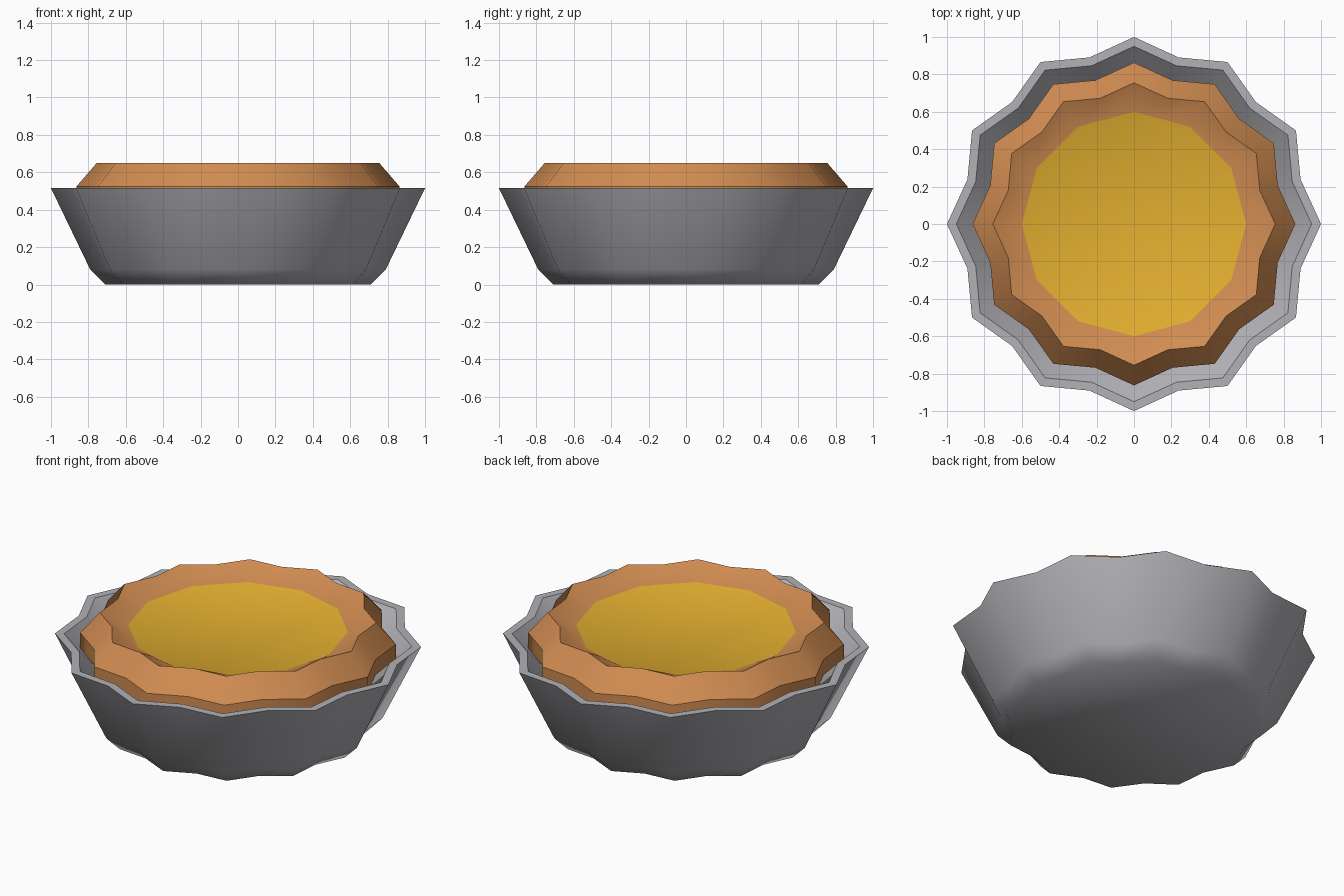
import bpy, bmesh, math

if "Cube" in bpy.data.objects:
    bpy.data.objects.remove(bpy.data.objects["Cube"])

NOTCH = 0.922               # radius ratio of the valleys of the 12-pointed outline
ROUND = math.cos(math.pi / 12)  # valleys that make a plain 12-sided outline


def srgb(*c):
    lin = [(v / 255 / 12.92) if v < 10 else ((v / 255 + 0.055) / 1.055) ** 2.4 for v in c]
    return (*lin, 1.0)


def material(name, *c):
    m = bpy.data.materials.new(name)
    m.diffuse_color = srgb(*c)
    m.use_nodes = True
    m.node_tree.nodes["Principled BSDF"].inputs["Base Color"].default_value = m.diffuse_color
    return m


def fluted_lathe(name, profile, mats, sharp_rings, last_cap_mat=0):
    """Stack fluted rings (radius, z, valley ratio), cap both ends, crease chosen rings."""
    bm = bmesh.new()
    rings = []
    for r, z, notch in profile:
        ring = []
        for i in range(24):
            a = math.radians(15 * i)
            k = r * (notch if i % 2 else 1)
            ring.append(bm.verts.new((k * math.cos(a), k * math.sin(a), z)))
        rings.append(ring)
    for lo, hi in zip(rings, rings[1:]):
        for i in range(24):
            j = (i + 1) % 24
            bm.faces.new((lo[i], lo[j], hi[j], hi[i]))
    bm.faces.new(rings[0][::-1])
    cap = bm.faces.new(rings[-1])
    cap.material_index = last_cap_mat
    for f in bm.faces:
        f.smooth = True
    for s in sharp_rings:
        for i in range(24):
            bm.edges.get((rings[s][i], rings[s][(i + 1) % 24])).smooth = False
    me = bpy.data.meshes.new(name)
    bm.to_mesh(me)
    bm.free()
    ob = bpy.data.objects.new(name, me)
    bpy.context.collection.objects.link(ob)
    for m in mats:
        me.materials.append(m)
    return ob


metal = material("tin_grey", 178, 178, 183)
pastry = material("crust_brown", 210, 141, 82)
custard = material("filling_yellow", 228, 176, 48)

# Baking tin: outside wall, rim, sloped inside up to the pie
fluted_lathe("baking_tin", [
    (0.71, 0.0, NOTCH), (0.79, 0.08, NOTCH), (1.0, 0.515, NOTCH),
    (0.95, 0.515, NOTCH), (0.855, 0.425, NOTCH)], [metal], sharp_rings=(2, 3, 4))

# Pie: upright side, sloped crust edge, dip down to the flat filling
fluted_lathe("pie_crust_and_filling", [
    (0.863, 0.42, NOTCH), (0.863, 0.525, NOTCH), (0.755, 0.65, NOTCH),
    (0.60, 0.585, ROUND)], [pastry, custard], sharp_rings=(0, 1, 2), last_cap_mat=1)
